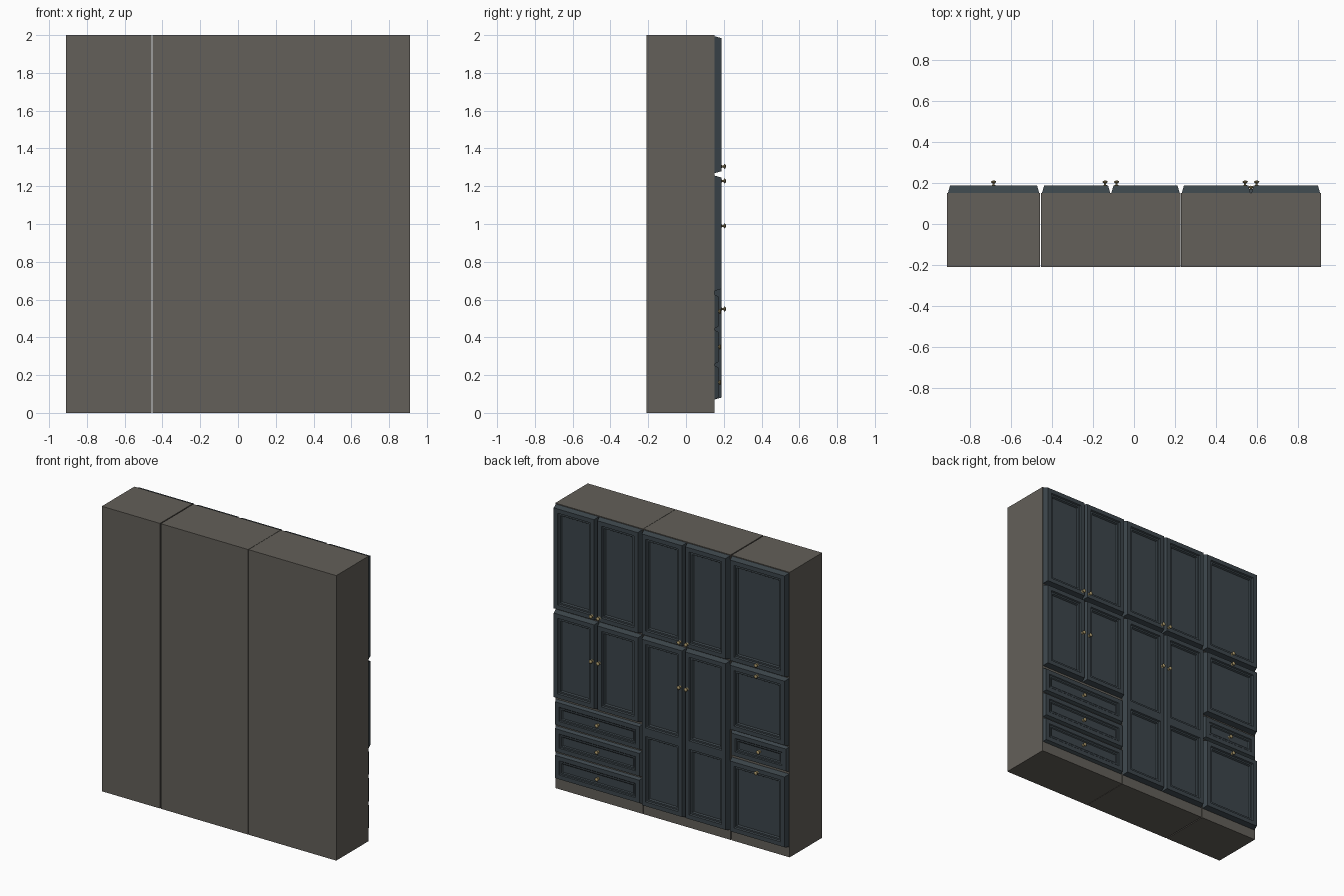
import bpy, bmesh, math
from mathutils import Vector, Matrix

if "Cube" in bpy.data.objects:
    bpy.data.objects.remove(bpy.data.objects["Cube"])

FACE = 0.15  # y of the carcass front (doors are on +y)


def material(name, rgb):
    m = bpy.data.materials.new(name)
    m.diffuse_color = (*rgb, 1)
    m.use_nodes = True
    m.node_tree.nodes["Principled BSDF"].inputs["Base Color"].default_value = m.diffuse_color
    return m


BROWN = material("brown_wood", (0.125, 0.115, 0.10))
BLUE = material("blue_grey_paint", (0.045, 0.06, 0.07))
BRASS = material("brass", (0.36, 0.28, 0.13))


def finish(name, bm, mat):
    bmesh.ops.recalc_face_normals(bm, faces=bm.faces)
    me = bpy.data.meshes.new(name)
    bm.to_mesh(me)
    bm.free()
    ob = bpy.data.objects.new(name, me)
    bpy.context.collection.objects.link(ob)
    me.materials.append(mat)
    return ob


def block(x0, x1, y0, y1, z0, z1):
    bm = bmesh.new()
    mat = Matrix.Translation(((x0 + x1) / 2, (y0 + y1) / 2, (z0 + z1) / 2)) @ \
        Matrix.Diagonal((x1 - x0, y1 - y0, z1 - z0, 1))
    bmesh.ops.create_cube(bm, size=1, matrix=mat)
    return bm


def front(name, x0, x1, z0, z1, depth=0.037, recess=1.0, split=None):
    """Bevelled slab with one stepped panel, or two when split is given."""
    bm = block(x0, x1, FACE - 0.002, FACE + depth, z0, z1)
    cx, cz = (x0 + x1) / 2, (z0 + z1) / 2
    for v in bm.verts:  # sloping outer edges
        if v.co.y > FACE:
            v.co.x -= math.copysign(0.011, v.co.x - cx)
            v.co.z -= math.copysign(0.011, v.co.z - cz)
    if split:
        bmesh.ops.bisect_plane(bm, geom=bm.verts[:] + bm.edges[:] + bm.faces[:],
                               plane_co=(0, 0, split), plane_no=(0, 0, 1))
    bm.normal_update()
    panels = [f for f in bm.faces if f.normal.y > 0.99]
    # frame, first step, flat moulding, second step
    for t, d in ((0.03, 0), (0.005, -0.009), (0.011, 0), (0.006, -0.010)):
        bmesh.ops.inset_individual(bm, faces=panels, thickness=t, depth=d * recess,
                                   use_even_offset=True)
    return finish(name, bm, BLUE)


def knob(name, x, y, z):
    """Turned knob pointing to +y."""
    profile = [(0, 0), (0.010, 0), (0.010, 0.002), (0.005, 0.005), (0.005, 0.012),
               (0.012, 0.016), (0.013, 0.020), (0.009, 0.024), (0, 0.026)]
    bm = bmesh.new()
    vs = [bm.verts.new((r, h, 0)) for r, h in profile]
    es = [bm.edges.new(p) for p in zip(vs, vs[1:])]
    bmesh.ops.spin(bm, geom=vs + es, cent=(0, 0, 0), axis=(0, 1, 0),
                   angle=math.tau, steps=16)
    bmesh.ops.remove_doubles(bm, verts=bm.verts, dist=1e-5)
    bmesh.ops.translate(bm, verts=bm.verts, vec=Vector((x, y, z)))
    ob = finish(name, bm, BRASS)
    bpy.ops.object.select_all(action='DESELECT')
    ob.select_set(True)
    bpy.context.view_layer.objects.active = ob
    bpy.ops.object.shade_smooth_by_angle(angle=math.radians(35))


def drawer(name, x0, x1, z0, z1):
    front(name, x0, x1, z0, z1, depth=0.021, recess=0.55)
    knob(name + "_knob", (x0 + x1) / 2, FACE + 0.0105, (z0 + z1) / 2)


def door_pair(name, x0, x1, z0, z1, knob_z, split=None):
    mid = (x0 + x1) / 2
    for side, a, b, kx in (("left", x0, mid - 0.002, mid - 0.028),
                           ("right", mid + 0.002, x1, mid + 0.028)):
        front(f"{name}_door_{side}", a, b, z0, z1, split=split)
        knob(f"{name}_knob_{side}", kx, FACE + 0.036, knob_z)


# Three carcasses
for name, a, b in (("narrow_carcass", -0.91, -0.459), ("middle_carcass", -0.452, 0.2265),
                   ("wide_carcass", 0.2285, 0.91)):
    finish(name, block(a, b, -0.21, FACE, 0, 2), BROWN)

# Narrow column: single doors and one drawer
X0, X1 = -0.907, -0.461
for name, z0, z1, kz in (("narrow_upper", 1.268, 1.995, 1.305),
                         ("narrow_middle", 0.785, 1.257, 1.228),
                         ("narrow_lower", 0.07, 0.585, 0.55)):
    front(name + "_door", X0, X1, z0, z1)
    knob(name + "_knob", (X0 + X1) / 2, FACE + 0.036, kz)
drawer("narrow_drawer", X0, X1, 0.598, 0.775)

# Middle column: upper doors and tall two-panel doors
door_pair("middle_upper", -0.449, 0.223, 1.268, 1.995, 1.305)
door_pair("middle_tall", -0.449, 0.223, 0.07, 1.257, 0.99, split=0.60)

# Wide column: upper doors, middle doors, three drawers
door_pair("wide_upper", 0.232, 0.907, 1.268, 1.995, 1.305)
door_pair("wide_middle", 0.232, 0.907, 0.645, 1.257, 0.99)
for i in range(3):
    z = 0.07 + i * 0.188
    drawer(f"wide_drawer_{i + 1}", 0.232, 0.907, z, z + 0.182)
